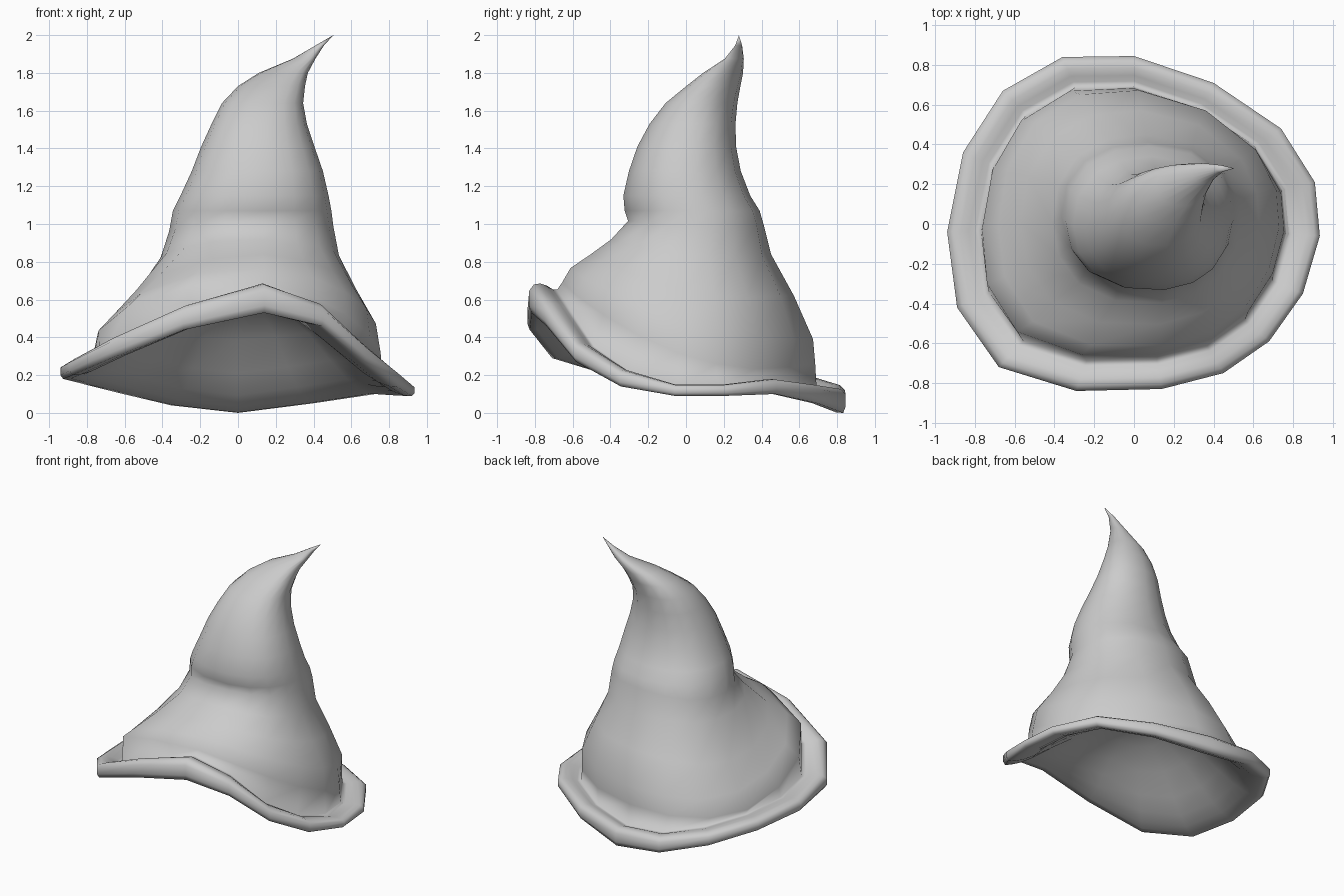
import bpy, bmesh
from math import atan2, cos, sin, hypot

# Brim outline: x, y, bottom z, top z (16 corners, counter-clockwise)
BRIM = [
    (0.935, -0.06, 0.09, 0.15), (0.91, 0.21, 0.09, 0.15), (0.74, 0.48, 0.10, 0.18),
    (0.40, 0.71, 0.05, 0.15), (0.0, 0.845, 0.00, 0.13), (-0.36, 0.84, 0.04, 0.15),
    (-0.66, 0.67, 0.11, 0.20), (-0.86, 0.36, 0.16, 0.24), (-0.94, -0.04, 0.18, 0.26),
    (-0.89, -0.42, 0.20, 0.29), (-0.68, -0.72, 0.29, 0.40), (-0.29, -0.84, 0.44, 0.57),
    (0.14, -0.83, 0.53, 0.685), (0.45, -0.75, 0.46, 0.58), (0.68, -0.59, 0.27, 0.37),
    (0.85, -0.35, 0.14, 0.23)]
ANGLES = [atan2(p[1], p[0]) for p in BRIM]

# Lower crown rings: x left, x right, y front, y back, then z at each of those
LOWER = [
    (-0.76, 0.755, -0.665, 0.68, 0.31, 0.30, 0.70, 0.26),
    (-0.68, 0.73, -0.62, 0.67, 0.42, 0.46, 0.77, 0.39),
    (-0.57, 0.63, -0.51, 0.57, 0.58, 0.64, 0.84, 0.62),
    (-0.41, 0.535, -0.40, 0.45, 0.82, 0.83, 0.92, 0.84),
    (-0.365, 0.505, -0.31, 0.41, 0.96, 0.99, 1.015, 1.00)]
# Upper crown rings: x left, x right, y front, y back, z
UPPER = [
    (-0.345, 0.495, -0.328, 0.39, 1.07), (-0.305, 0.48, -0.335, 0.34, 1.15),
    (-0.245, 0.45, -0.305, 0.29, 1.28), (-0.195, 0.405, -0.26, 0.265, 1.41),
    (-0.14, 0.365, -0.195, 0.262, 1.53), (-0.085, 0.345, -0.11, 0.272, 1.64),
    (0.0, 0.355, 0.0, 0.288, 1.73), (0.11, 0.37, 0.09, 0.302, 1.80),
    (0.29, 0.41, 0.205, 0.306, 1.875), (0.41, 0.455, 0.26, 0.297, 1.945)]
RINGS = LOWER + [r[:4] + (r[4],) * 4 for r in UPPER]


def crown_ring(r, follow):
    # follow blends from a rounded oval (0) to the uneven brim outline (1)
    xl, xr, yf, yb, zl, zr, zf, zb = r
    pts = []
    for a, (bx, by, _, _) in zip(ANGLES, BRIM):
        c, s = cos(a), sin(a)
        k = (1 - follow) * (1 + 0.04 * sin(2 * a) ** 2) + follow * hypot(bx / 0.935, by / 0.84)
        z = ((zl + zr + zf + zb) / 4 + (zr - zl) / 2 * c + (zb - zf) / 2 * s
             + (zl + zr - zf - zb) / 4 * cos(2 * a))
        pts.append(((xl + xr) / 2 + (xr - xl) / 2 * c * k,
                    (yf + yb) / 2 + (yb - yf) / 2 * s * k, z))
    return pts


def brim_ring(scale, height):
    # height 0 is the lower edge, 1 is the upper edge
    return [(x * scale, y * scale, b + (t - b) * height) for x, y, b, t in BRIM]


def hollow_ring(scale, rise):
    # underside: a shallow dome rising from the lower brim edge
    return [(x * scale, y * scale, b + (0.62 - b) * rise) for x, y, b, t in BRIM]


# Whole cross-section: domed underside, around the rolled brim, up to the tip
loops = [hollow_ring(s, h) for s, h in
         ((0.12, 0.98), (0.3, 0.87), (0.5, 0.62), (0.66, 0.34), (0.78, 0.15), (0.87, 0.05))]
loops += [brim_ring(s, h) for s, h in
          ((0.94, 0.02), (0.985, 0.0), (1.0, 0.25), (1.0, 0.75), (0.97, 0.97),
           (0.93, 1.0), (0.885, 0.92), (0.85, 0.8), (0.82, 0.8))]
loops += [crown_ring(r, max(0, 1 - 0.3 * i)) for i, r in enumerate(RINGS)]

bm = bmesh.new()
rows = [[bm.verts.new(p) for p in loop] for loop in loops]
n = len(BRIM)
for lo, hi in zip(rows, rows[1:]):
    for i in range(n):
        j = (i + 1) % n
        bm.faces.new((lo[i], lo[j], hi[j], hi[i]))
bm.faces.new(rows[0])
tip = bm.verts.new((0.505, 0.28, 2.0))
for i in range(n):
    bm.faces.new((rows[-1][i], rows[-1][(i + 1) % n], tip))
bmesh.ops.recalc_face_normals(bm, faces=bm.faces[:])
for f in bm.faces:
    f.smooth = True

mesh = bpy.data.meshes.new("pointed_hat")
bm.to_mesh(mesh)
bm.free()
hat = bpy.data.objects.new("pointed_hat", mesh)
bpy.context.collection.objects.link(hat)
